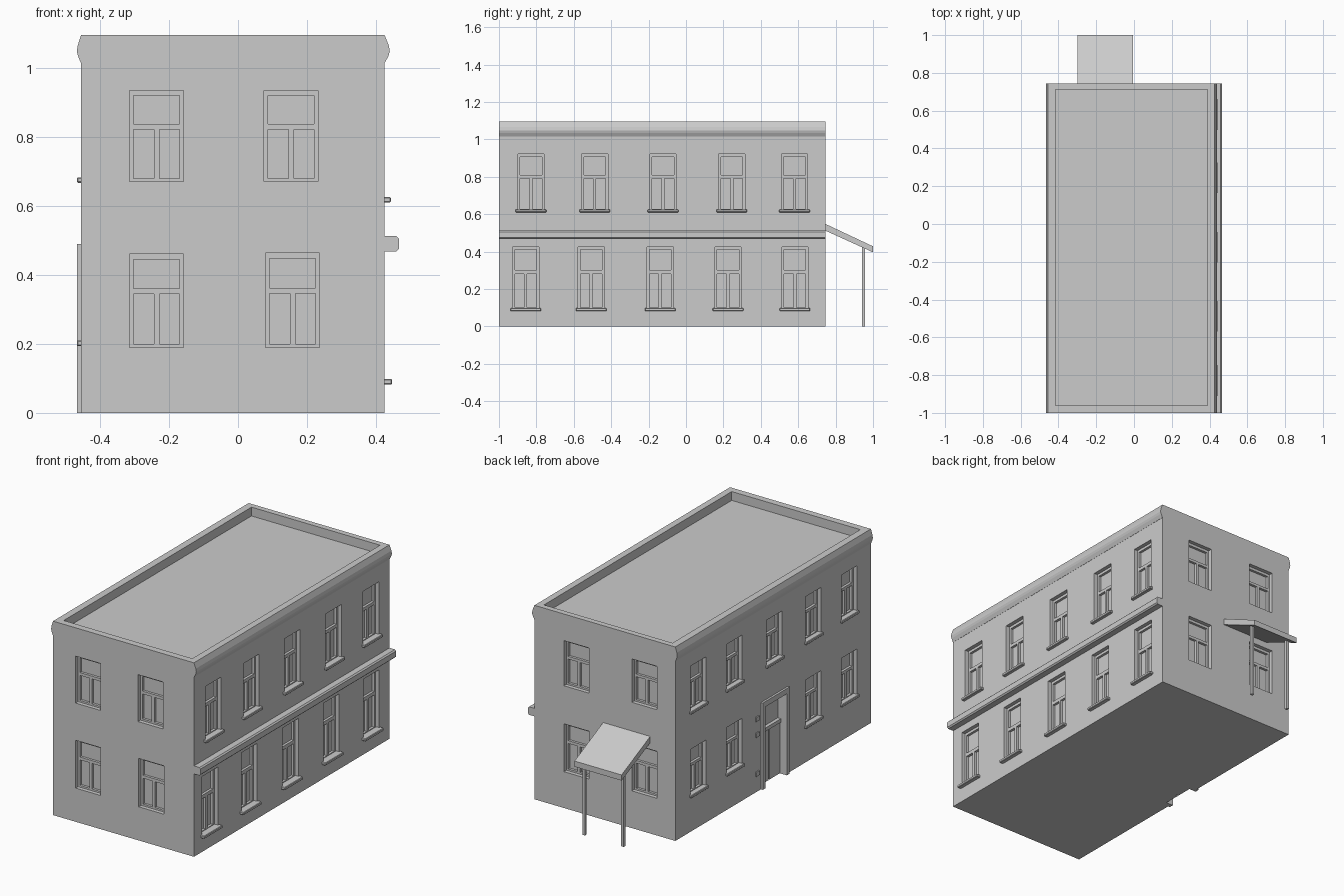
import bpy
import bmesh
from mathutils import Matrix, Vector

default = bpy.data.objects.get("Cube")
if default:
    bpy.data.objects.remove(default, do_unlink=True)

# Main wall planes of the building
X0, X1, Y0, Y1, TOP = -0.455, 0.425, -1.0, 0.745, 1.095


def place(side, u, d, z):
    """Point on a wall: u along it, d outward from it, z up."""
    return Vector({"front": (u, Y0 - d, z), "back": (u, Y1 + d, z),
                   "right": (X1 + d, u, z), "left": (X0 - d, u, z)}[side])


def wall_box(side, u0, u1, d0, d1, z0, z1):
    return place(side, u0, d0, z0), place(side, u1, d1, z1)


def new_object(name, bm):
    bmesh.ops.recalc_face_normals(bm, faces=bm.faces)
    mesh = bpy.data.meshes.new(name)
    bm.to_mesh(mesh)
    bm.free()
    obj = bpy.data.objects.new(name, mesh)
    bpy.context.collection.objects.link(obj)
    return obj


def boxes(name, corner_pairs):
    """One object made of boxes given by opposite corners."""
    bm = bmesh.new()
    for a, b in corner_pairs:
        size = [abs(p - q) for p, q in zip(a, b)]
        matrix = Matrix.Translation((a + b) / 2) @ Matrix.Diagonal((*size, 1))
        bmesh.ops.create_cube(bm, size=1, matrix=matrix)
    return new_object(name, bm)


def prism(name, points, offset):
    """Closed profile extruded along offset."""
    bm = bmesh.new()
    face = bm.faces.new([bm.verts.new(p) for p in points])
    grown = bmesh.ops.extrude_face_region(bm, geom=[face])["geom"]
    verts = [v for v in grown if isinstance(v, bmesh.types.BMVert)]
    bmesh.ops.translate(bm, verts=verts, vec=offset)
    return new_object(name, bm)


RECESS, PANE = 0.022, 0.036      # depth of frame face and of glass
openings = []


def window(name, side, u, z0, z1, width):
    """Cut an opening and fill it with a transom and two casements."""
    a, b, h = u - width / 2, u + width / 2, z1 - z0
    bar0, bar1 = z0 + 0.57 * h, z0 + 0.63 * h
    openings.append(wall_box(side, a, b, -PANE, 0.02, z0, z1))

    def bar(u0, u1, low, high):
        return wall_box(side, u0, u1, -PANE - 0.004, -RECESS, low, high)

    boxes(name, [bar(a, a + 0.012, z0, z1), bar(b - 0.012, b, z0, z1),
                 bar(a + 0.012, b - 0.012, z0, z0 + 0.01),
                 bar(a + 0.012, b - 0.012, z1 - 0.015, z1),
                 bar(a + 0.012, b - 0.012, bar0, bar1),
                 bar(u - 0.008, u + 0.008, z0 + 0.01, bar0)])


def sill(name, side, u, z, width, depth):
    obj = boxes(name, [wall_box(side, u - width / 2, u + width / 2,
                                -RECESS, depth, z - 0.008, z + 0.008)])
    bevel = obj.modifiers.new("soft_edges", "BEVEL")
    bevel.width, bevel.segments = 0.003, 1


# Windows of the two end walls: centre, bottom, top
ends = {"front": [(-0.236, 0.67, 0.935), (0.154, 0.67, 0.935),
                  (-0.236, 0.19, 0.46), (0.158, 0.19, 0.463)],
        "back": [(0.163, 0.69, 0.945), (-0.262, 0.71, 0.955),
                 (0.163, 0.205, 0.475), (-0.262, 0.21, 0.475)]}
for side, rows in ends.items():
    for i, (u, low, high) in enumerate(rows):
        window(f"{side}_window_{i + 1}", side, u, low, high, 0.157)

# Right wall: two rows of five windows with sills
rows = {"upper": ([-0.829, -0.488, -0.123, 0.245, 0.58], 0.618, 0.922, 0.018),
        "lower": ([-0.857, -0.507, -0.138, 0.225, 0.582], 0.09, 0.425, 0.022)}
for level, (centres, low, high, depth) in rows.items():
    for i, u in enumerate(centres):
        window(f"right_{level}_window_{i + 1}", "right", u, low, high, 0.14)
        sill(f"right_{level}_sill_{i + 1}", "right", u, low, 0.164, depth)

# Left wall: the door takes the middle place of the lower row
DOOR = -0.138
for level, low, high in (("upper", 0.675, 0.935), ("lower", 0.202, 0.465)):
    for i, u in enumerate((0.54, 0.218, DOOR, -0.485, -0.805)):
        if level == "lower" and u == DOOR:
            continue
        window(f"left_{level}_window_{i + 1}", "left", u, low, high, 0.137)
        sill(f"left_{level}_sill_{i + 1}", "left", u, low, 0.155, 0.012)

# Doorway with surround, transom and two leaves
a, b = DOOR - 0.095, DOOR + 0.095
openings.append(wall_box("left", a, b, -0.045, 0.02, -0.02, 0.46))
boxes("door_surround", [
    wall_box("left", a - 0.025, a, -0.02, 0.012, 0, 0.46),
    wall_box("left", b, b + 0.025, -0.02, 0.012, 0, 0.46),
    wall_box("left", a - 0.025, b + 0.025, -0.02, 0.012, 0.46, 0.49)])
boxes("door_transom", [
    wall_box("left", a, b, -0.05, -0.025, 0.29, 0.31),
    wall_box("left", a, b, -0.05, -0.025, 0.445, 0.46)])
boxes("door_leaves", [
    wall_box("left", a, DOOR - 0.004, -0.05, -0.032, 0, 0.29),
    wall_box("left", DOOR + 0.004, b, -0.05, -0.032, 0, 0.29)])
boxes("door_side_blocks", [
    wall_box("left", 0.0, 0.03, -0.005, 0.006, z, z + 0.025)
    for z in (0.09, 0.31, 0.4)])

# Walls with all openings and the sunken roof cut out
openings.append((Vector((-0.415, -0.962, TOP - 0.05)),
                 Vector((0.388, 0.713, TOP + 0.05))))
walls = boxes("walls", [(Vector((X0, Y0, 0)), Vector((X1, Y1, TOP)))])
cutter = boxes("opening_cutter", openings)
cutter.hide_render = True
cut = walls.modifiers.new("openings", "BOOLEAN")
cut.operation, cut.solver, cut.object = "DIFFERENCE", "EXACT", cutter
bpy.context.view_layer.objects.active = walls
bpy.ops.object.modifier_apply(modifier=cut.name)
bpy.data.objects.remove(cutter, do_unlink=True)

# Cornices and the band between floors run the length of the walls
LENGTH = Vector((0, Y1 - Y0, 0))
for side, out in (("right", 0.015), ("left", 0.012)):
    profile = [(-0.01, TOP), (0, TOP), (out * 0.8, 1.065), (out, 1.048),
               (out * 0.75, 1.035), (0.001, 1.015), (-0.01, 1.015)]
    prism(f"{side}_cornice", [place(side, Y0, d, z) for d, z in profile], LENGTH)
band = [(-0.01, 0.468), (0.034, 0.468), (0.041, 0.475),
        (0.041, 0.506), (0.034, 0.513), (-0.01, 0.513)]
prism("floor_band", [place("right", Y0, d, z) for d, z in band], LENGTH)

# Sloping canopy on two posts behind the building
slab = [(Y1, 0.512), (Y1, 0.548), (1.0, 0.428), (1.0, 0.396)]
prism("canopy", [(-0.298, y, z) for y, z in slab], Vector((0.294, 0, 0)))
for name, x in (("right_canopy_post", -0.03), ("left_canopy_post", -0.272)):
    boxes(name, [(Vector((x - 0.008, 0.94, 0)), Vector((x + 0.008, 0.956, 0.425)))])
